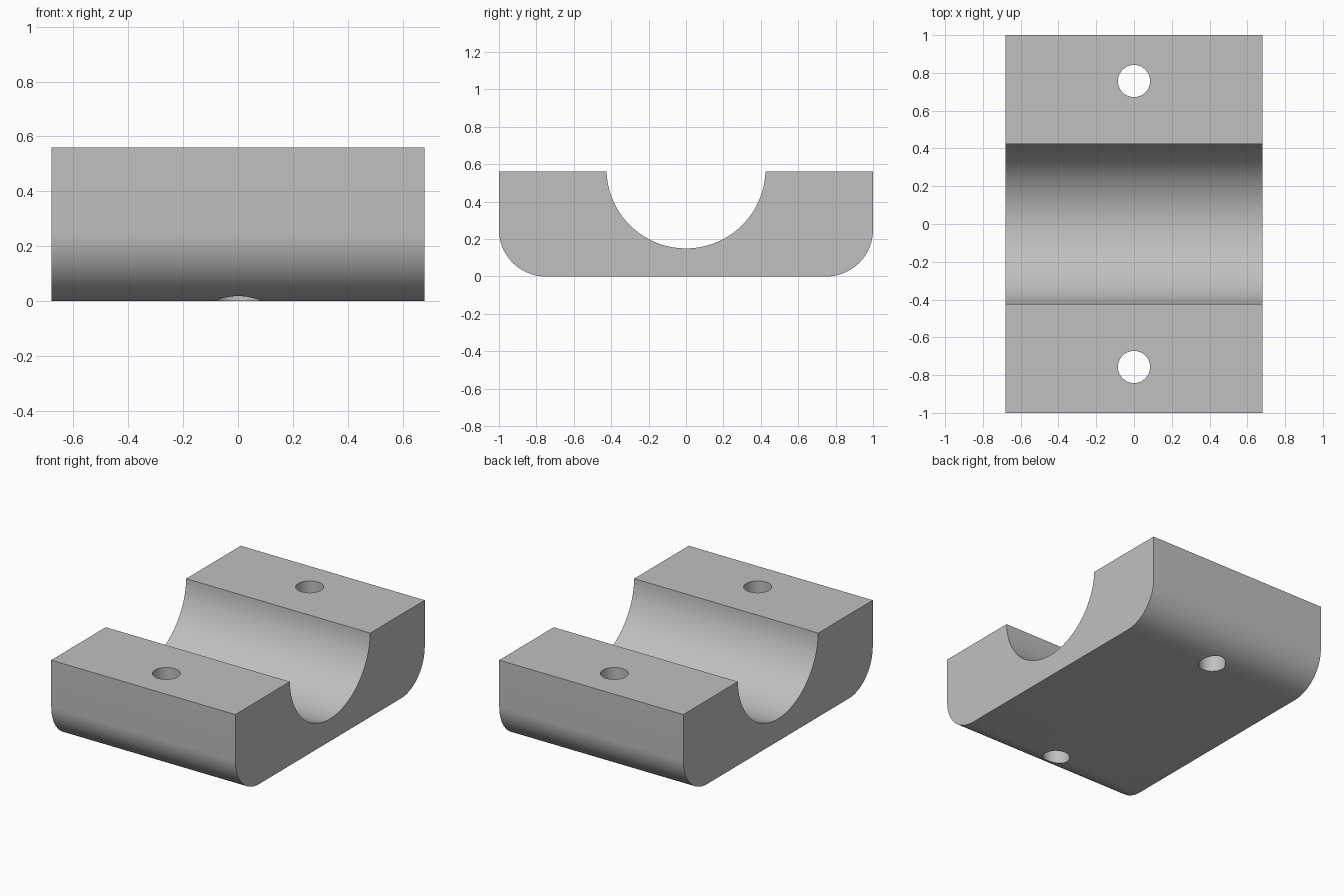
import bpy, bmesh
from math import sin, cos, pi, asin, radians

cube = bpy.data.objects.get("Cube")
if cube:
    bpy.data.objects.remove(cube, do_unlink=True)

HALF_X, HALF_Y, HEIGHT = 0.68, 1.0, 0.56
CORNER_R = 0.25
BORE_R, BORE_Z = 0.425, 0.575
HOLE_R, HOLE_Y = 0.085, 0.757

grey = bpy.data.materials.new("light grey")
grey.use_nodes = True
colour = (0.527, 0.527, 0.527, 1)
grey.diffuse_color = colour
grey.node_tree.nodes["Principled BSDF"].inputs["Base Color"].default_value = colour


def arc(cy, cz, r, start, end, steps):
    """Points along an arc in the y-z plane."""
    angles = [start + (end - start) * i / steps for i in range(steps + 1)]
    return [(cy + r * cos(a), cz + r * sin(a)) for a in angles]


# Side profile: rounded bottom corners and a half-round saddle on top
dip = asin((BORE_Z - HEIGHT) / BORE_R)
profile = [(-HALF_Y, HEIGHT)]
profile += arc(CORNER_R - HALF_Y, CORNER_R, CORNER_R, pi, 1.5 * pi, 20)
profile += arc(HALF_Y - CORNER_R, CORNER_R, CORNER_R, -pi / 2, 0, 20)
profile += [(HALF_Y, HEIGHT)]
profile += arc(0, BORE_Z, BORE_R, -dip, dip - pi, 64)

# Clamp body: the profile extruded along x
bm = bmesh.new()
end_cap = bm.faces.new([bm.verts.new((-HALF_X, y, z)) for y, z in profile])
extruded = bmesh.ops.extrude_face_region(bm, geom=[end_cap])
moved = [g for g in extruded["geom"] if isinstance(g, bmesh.types.BMVert)]
bmesh.ops.translate(bm, verts=moved, vec=(2 * HALF_X, 0, 0))
bmesh.ops.recalc_face_normals(bm, faces=bm.faces)
mesh = bpy.data.meshes.new("clamp_body")
bm.to_mesh(mesh)
bm.free()
mesh.materials.append(grey)
body = bpy.data.objects.new("clamp_body", mesh)
bpy.context.collection.objects.link(body)

# Vertical bolt holes, front and back
cutters = []
for name, side in (("front", -1), ("back", 1)):
    bpy.ops.mesh.primitive_cylinder_add(vertices=48, radius=HOLE_R, depth=2,
                                        location=(0, side * HOLE_Y, HEIGHT / 2))
    cutter = bpy.context.object
    cutter.name = name + "_bolt_hole_cutter"
    cutter.data.materials.append(grey)
    cut = body.modifiers.new(name + "_bolt_hole", 'BOOLEAN')
    cut.operation = 'DIFFERENCE'
    cut.solver = 'EXACT'
    cut.object = cutter
    cutters.append(cutter)

# Apply the cuts and remove the cutters
bpy.ops.object.select_all(action='DESELECT')
body.select_set(True)
bpy.context.view_layer.objects.active = body
for modifier in list(body.modifiers):
    bpy.ops.object.modifier_apply(modifier=modifier.name)
for cutter in cutters:
    bpy.data.objects.remove(cutter, do_unlink=True)

# Smooth arcs, crisp edges
bpy.ops.object.shade_smooth_by_angle(angle=radians(30))
